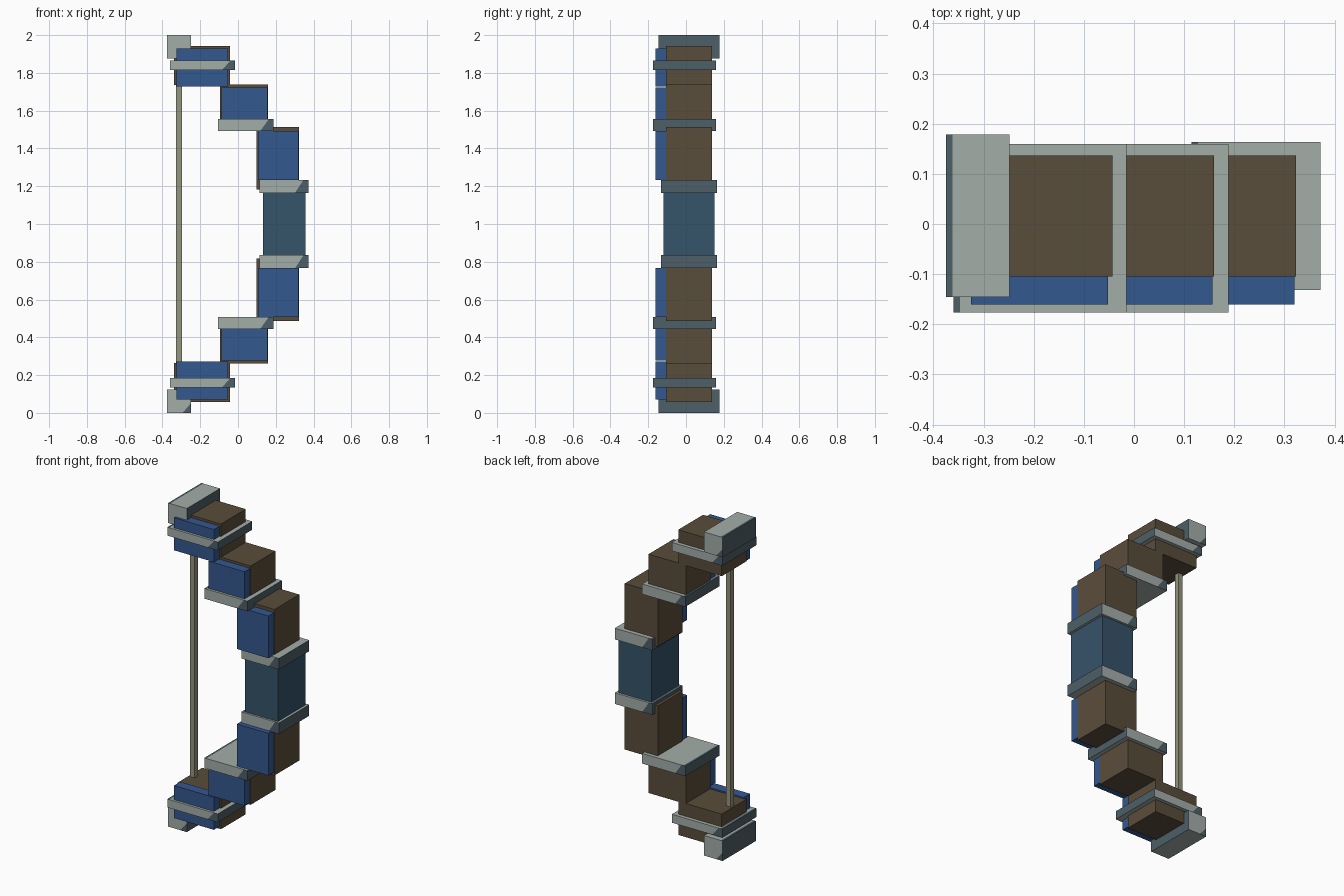
import bpy, bmesh
from mathutils import Vector

if "Cube" in bpy.data.objects:
    bpy.data.objects.remove(bpy.data.objects["Cube"])


def material(name, hexcode):
    def lin(c):
        c /= 255
        return c / 12.92 if c <= 0.04045 else ((c + 0.055) / 1.055) ** 2.4
    m = bpy.data.materials.new(name)
    m.diffuse_color = [lin(int(hexcode[i:i + 2], 16)) for i in (0, 2, 4)] + [1]
    m.use_nodes = True
    m.node_tree.nodes["Principled BSDF"].inputs["Base Color"].default_value = m.diffuse_color
    return m


WOOD = material("brown wood", "5A4D3B")
BLUE = material("blue panel", "34588F")
STEEL = material("light grey metal", "A3AEA9")
SLATE = material("dark slate metal", "4D5F68")
WRAP = material("teal grip wrap", "35536A")
CORD = material("grey green cord", "94957F")


def box_mesh(x, y, z):
    bm = bmesh.new()
    bmesh.ops.create_cube(bm, size=1)
    for v in bm.verts:
        v.co = Vector([(r[0] + r[1]) / 2 + c * (r[1] - r[0])
                       for r, c in zip((x, y, z), v.co)])
    return bm


def finish(bm, name, mats):
    me = bpy.data.meshes.new(name)
    bm.to_mesh(me)
    bm.free()
    for m in mats:
        me.materials.append(m)
    ob = bpy.data.objects.new(name, me)
    bpy.context.collection.objects.link(ob)
    return ob


def box(name, mat, x, y, z):
    return finish(box_mesh(x, y, z), name, [mat])


def metal_box(name, x, y, z, low, high):
    """Metal block: dark ends, and a slanted dark corner on front and back."""
    bm = box_mesh(x, y, z)
    h = z[1] - z[0]
    edge = 0.013
    slant = Vector((h, 0, -(low - high))).normalized()
    mirrored = Vector((-slant.x, 0, slant.z))
    p_front = Vector((x[1] - low, 0, z[0]))
    p_back = Vector((x[0] + low, 0, z[0]))
    p_top = Vector((x[0] + edge, 0, 0))
    for co, no in ((p_front, slant), (p_back, mirrored), (p_top, Vector((1, 0, 0)))):
        bmesh.ops.bisect_plane(bm, geom=bm.verts[:] + bm.edges[:] + bm.faces[:],
                               plane_co=co, plane_no=no, dist=1e-5)
    bm.normal_update()
    for f in bm.faces:
        c, n = f.calc_center_median(), f.normal
        dark = (abs(n.x) > 0.5
                or (n.y < -0.5 and (c - p_front).dot(slant) > 0)
                or (n.y > 0.5 and (c - p_back).dot(mirrored) > 0)
                or (n.z > 0.5 and c.x < p_top.x))
        f.material_index = int(dark)
    return finish(bm, name, [STEEL, SLATE])


WOOD_Y = (-0.105, 0.137)
BLUE_Y = (-0.161, -0.1)

# limb steps: wood x, wood z, panel x, panel z (upper half)
LIMBS = [
    ((-0.34, -0.043), (1.735, 1.943), (-0.325, -0.052), (1.727, 1.928)),
    ((-0.095, 0.16), (1.51, 1.738), (-0.088, 0.157), (1.52, 1.723)),
    ((0.097, 0.323), (1.183, 1.513), (0.105, 0.32), (1.232, 1.493)),
]
# metal bands: x, y, z (upper half)
BANDS = [
    ((-0.36, -0.015), (-0.176, 0.16), (1.814, 1.866)),
    ((-0.107, 0.188), (-0.176, 0.16), (1.492, 1.555)),
    ((0.115, 0.372), (-0.132, 0.164), (1.165, 1.234)),
]

for side in ("upper", "lower"):
    def zs(r):
        return r if side == "upper" else (2 - r[1], 2 - r[0])
    # stepped limb blocks with raised front panels
    for i, (wx, wz, px, pz) in enumerate(LIMBS, 1):
        box(f"{side}_limb_{i}", WOOD, wx, WOOD_Y, zs(wz))
        box(f"{side}_panel_{i}", BLUE, px, BLUE_Y, zs(pz))
    # bands around the joints
    for i, (bx, by, bz) in enumerate(BANDS, 1):
        metal_box(f"{side}_band_{i}", bx, by, zs(bz), 0.07, 0.025)
    # end cap
    metal_box(f"{side}_tip", (-0.375, -0.248), (-0.146, 0.178),
              zs((1.876, 2.0)), 0.045, -0.06)

# hand grip and bow string
box("grip", WRAP, (0.132, 0.357), (-0.12, 0.15), (0.8, 1.2))
box("string", CORD, (-0.328, -0.297), (0.001, 0.032), (0.2, 1.8))
